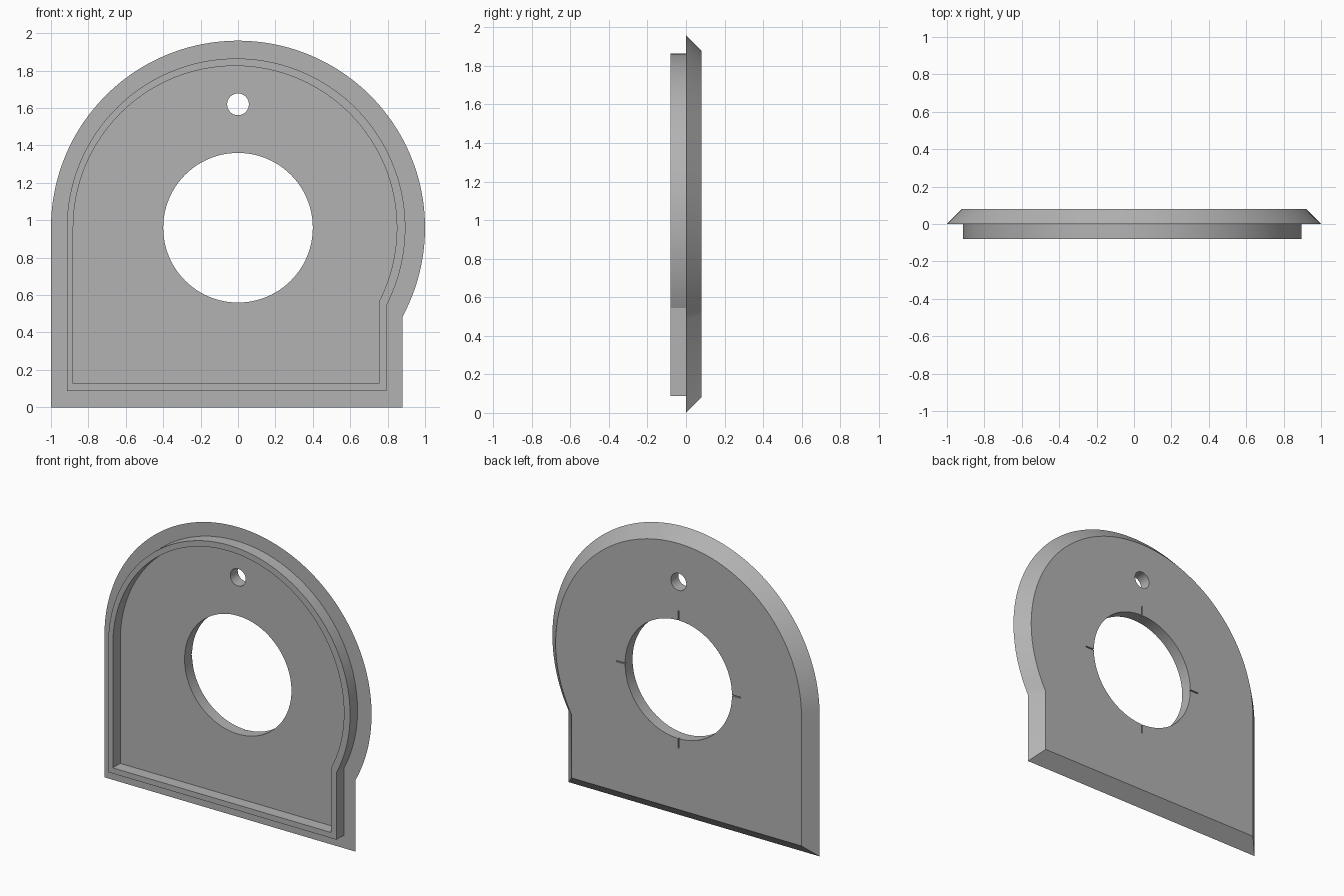
import bpy
import bmesh
import math

if "Cube" in bpy.data.objects:
    bpy.data.objects.remove(bpy.data.objects["Cube"], do_unlink=True)

CENTRE_Z = 0.96
ARC_STEPS = 96

grey = bpy.data.materials.new("plain_grey")
grey.use_nodes = True
colour = (0.45, 0.45, 0.45, 1)
grey.diffuse_color = colour
grey.node_tree.nodes["Principled BSDF"].inputs["Base Color"].default_value = colour


def outline(cx, radius, right, bottom):
    """Arched outline: round top, straight left side, stepped right side."""
    start = -math.acos((right - cx) / radius)
    points = [(right, bottom)]
    for i in range(ARC_STEPS + 1):
        a = start + (math.pi - start) * i / ARC_STEPS
        points.append((cx + radius * math.cos(a), CENTRE_Z + radius * math.sin(a)))
    points.append((cx - radius, bottom))
    return points


def finish(name, bm):
    bmesh.ops.recalc_face_normals(bm, faces=bm.faces)
    mesh = bpy.data.meshes.new(name)
    bm.to_mesh(mesh)
    bm.free()
    mesh.materials.append(grey)
    obj = bpy.data.objects.new(name, mesh)
    bpy.context.collection.objects.link(obj)
    return obj


def cut(target, cutter):
    bpy.context.view_layer.objects.active = target
    mod = target.modifiers.new("cut", "BOOLEAN")
    mod.operation = "DIFFERENCE"
    mod.solver = "EXACT"
    mod.object = cutter
    bpy.ops.object.modifier_apply(modifier=mod.name)
    bpy.data.objects.remove(cutter, do_unlink=True)


# Bevelled plate with a raised rim, as successive outlines from back to front
plate = outline(0, 1.0, 0.88, 0)
back = outline(0, 0.92, 0.80, 0.08)
rim_outer = outline(-0.01, 0.905, 0.794, 0.088)
rim_inner = outline(-0.016, 0.865, 0.754, 0.126)
sections = [(back, 0.08), (plate, 0), (rim_outer, 0),
            (rim_outer, -0.08), (rim_inner, -0.08), (rim_inner, 0)]

bm = bmesh.new()
loops = [[bm.verts.new((x, y, z)) for x, z in pts] for pts, y in sections]
for a, b in zip(loops, loops[1:]):
    for i in range(len(a)):
        j = (i + 1) % len(a)
        bm.faces.new((a[i], a[j], b[j], b[i]))
bm.faces.new(loops[0])
bm.faces.new(loops[-1])
body = finish("rimmed_plate", bm)

# Large centre opening and small hole above it
for radius, z in ((0.4, CENTRE_Z), (0.058, 1.62)):
    bpy.ops.mesh.primitive_cylinder_add(vertices=96, radius=radius, depth=0.6,
                                        location=(0, 0, z),
                                        rotation=(math.pi / 2, 0, 0))
    hole = bpy.context.object
    hole.data.materials.append(grey)
    cut(body, hole)

# Four fine alignment grooves around the opening on the back
for dx, dz in ((1, 0), (-1, 0), (0, 1), (0, -1)):
    bpy.ops.mesh.primitive_cube_add(size=1, location=(dx * 0.425, 0.08, CENTRE_Z + dz * 0.425))
    groove = bpy.context.object
    groove.scale = (0.08 if dx else 0.008, 0.02, 0.08 if dz else 0.008)
    groove.data.materials.append(grey)
    cut(body, groove)

# Smooth curved walls, sharp edges
bpy.ops.object.select_all(action="DESELECT")
body.select_set(True)
bpy.context.view_layer.objects.active = body
bpy.ops.object.shade_smooth_by_angle(angle=math.radians(20))
